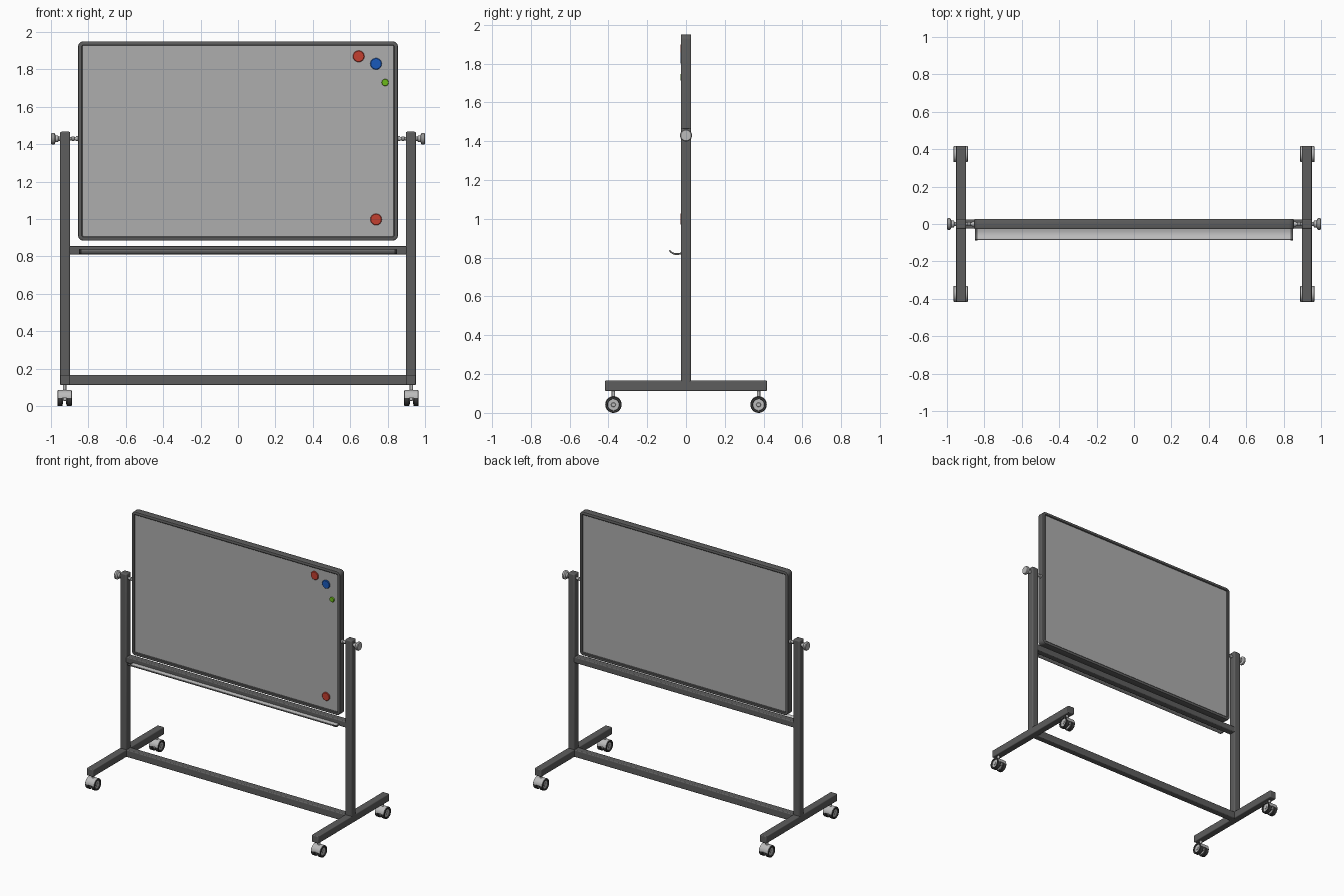
import bpy, bmesh, math
from mathutils import Vector

if "Cube" in bpy.data.objects:
    bpy.data.objects.remove(bpy.data.objects["Cube"])


def material(name, rgb):
    m = bpy.data.materials.new(name)
    m.diffuse_color = (*rgb, 1)
    m.use_nodes = True
    m.node_tree.nodes["Principled BSDF"].inputs["Base Color"].default_value = m.diffuse_color
    return m


DARK = material("dark_paint", (0.11, 0.11, 0.11))
LIGHT = material("light_metal", (0.5, 0.5, 0.5))
WHITE = material("board_surface", (0.42, 0.42, 0.42))
RUBBER = material("rubber", (0.05, 0.05, 0.05))
RED = material("red", (0.55, 0.05, 0.03))
BLUE = material("blue", (0.01, 0.1, 0.5))
GREEN = material("green", (0.15, 0.5, 0.01))


def finish(name, bm, mat, bevel=0, smooth=True):
    bmesh.ops.recalc_face_normals(bm, faces=bm.faces)
    me = bpy.data.meshes.new(name)
    bm.to_mesh(me)
    bm.free()
    ob = bpy.data.objects.new(name, me)
    bpy.context.collection.objects.link(ob)
    me.materials.append(mat)
    if bevel:
        mod = ob.modifiers.new("bevel", 'BEVEL')
        mod.width, mod.segments, mod.limit_method = bevel, 3, 'ANGLE'
    if smooth:
        bpy.ops.object.select_all(action='DESELECT')
        ob.select_set(True)
        bpy.context.view_layer.objects.active = ob
        bpy.ops.object.shade_smooth_by_angle(angle=math.radians(35))
    return ob


def box(name, lo, hi, mat=DARK, bevel=0.006):
    bm = bmesh.new()
    bmesh.ops.create_cube(bm, size=1)
    lo, hi = Vector(lo), Vector(hi)
    for v in bm.verts:
        v.co = Vector([(lo[i] + hi[i]) / 2 + v.co[i] * abs(hi[i] - lo[i]) for i in range(3)])
    return finish(name, bm, mat, bevel)


def lathe(name, profile, centre, axis, mat, sides=24, closed=False):
    """Revolve (radius, height) points around an axis; open profiles get capped."""
    bm = bmesh.new()
    q = Vector(axis).to_track_quat('Z', 'Y')
    rings = []
    for r, h in profile:
        rings.append([bm.verts.new(Vector(centre) + q @ Vector(
            (r * math.cos(a), r * math.sin(a), h)))
            for a in (2 * math.pi * i / sides for i in range(sides))])
    loops(bm, rings, closed)
    return finish(name, bm, mat)


def loops(bm, rings, closed):
    n = len(rings[0])
    for k in range(len(rings) - (0 if closed else 1)):
        a, b = rings[k], rings[(k + 1) % len(rings)]
        for i in range(n):
            j = (i + 1) % n
            bm.faces.new((a[i], a[j], b[j], b[i]))
    if not closed:
        bm.faces.new(rings[0])
        bm.faces.new(rings[-1])


def rounded_sweep(name, profile, mat, closed):
    """Sweep (inset, y) points around the rounded board outline."""
    bm = bmesh.new()
    w, h, rad, zc = 0.855, 0.5325, 0.028, 1.4175
    rings = []
    for inset, y in profile:
        ring = []
        for c, (sx, sz) in enumerate(((1, 1), (-1, 1), (-1, -1), (1, -1))):
            for s in range(7):
                a = math.pi / 2 * (c + s / 6)
                ring.append(bm.verts.new((sx * (w - rad) + (rad - inset) * math.cos(a), y,
                                          zc + sz * (h - rad) + (rad - inset) * math.sin(a))))
        rings.append(ring)
    loops(bm, rings, closed)
    return finish(name, bm, mat)


def extrude_x(name, pts, x0, x1, mat):
    bm = bmesh.new()
    rings = [[bm.verts.new((x, y, z)) for y, z in pts] for x in (x0, x1)]
    loops(bm, rings, False)
    return finish(name, bm, mat)


# Board: frame and double-sided writing panel
rounded_sweep("board_frame", [(0.005, -0.027), (0.0015, -0.0255), (0, -0.022), (0, 0.022),
              (0.0015, 0.0255), (0.005, 0.027), (0.019, 0.027), (0.023, 0.024),
              (0.023, -0.024), (0.019, -0.027)], DARK, True)
rounded_sweep("writing_panel", [(0.02, -0.019), (0.02, 0.019)], WHITE, False)

# Magnets
for i, (x, z, r, m) in enumerate(((0.645, 1.87, 0.031, RED), (0.738, 1.83, 0.031, BLUE),
                                  (0.787, 1.73, 0.019, GREEN), (0.738, 0.998, 0.031, RED))):
    lathe(f"magnet_{i + 1}", [(r, 0), (r, 0.006), (r * 0.9, 0.009)],
          (x, -0.0185, z), (0, -1, 0), m, 16)

# Crossbars
box("tray_rail", (-0.905, -0.025, 0.81), (0.905, 0.025, 0.855))
box("bottom_rail", (-0.905, -0.025, 0.112), (0.905, 0.025, 0.166))

# Pen tray: curved sheet with end caps
top = [(-0.024, 0.826), (-0.04, 0.822), (-0.055, 0.822), (-0.068, 0.826),
       (-0.077, 0.832), (-0.082, 0.839)]
under = [(-0.086, 0.836), (-0.080, 0.827), (-0.069, 0.820), (-0.055, 0.815),
         (-0.04, 0.815), (-0.024, 0.819)]
extrude_x("pen_tray", top + under, -0.845, 0.845, LIGHT)

for s, side in ((-1, "left"), (1, "right")):
    cap = [(y, z + 0.001) for y, z in top] + [(y - 0.001, z - 0.001) for y, z in under]
    extrude_x(side + "_tray_cap", cap, s * 0.838, s * 0.850, DARK)

    # Post and foot
    box(side + "_post", (s * 0.897, -0.027, 0.13), (s * 0.951, 0.027, 1.467), bevel=0.008)
    box(side + "_foot", (s * 0.897, -0.417, 0.112), (s * 0.951, 0.417, 0.167), bevel=0.006)

    # Pivot bolt with collars, and the clamping knob
    lathe(side + "_pivot", [(0.014, 0.85), (0.014, 0.866), (0.009, 0.866), (0.009, 0.874),
          (0.012, 0.876), (0.012, 0.888), (0.009, 0.89), (0.009, 0.972)],
          (0, 0, 1.43), (s, 0, 0), LIGHT)
    lathe(side + "_knob", [(0.012, 0.95), (0.012, 0.96), (0.018, 0.963), (0.018, 0.976),
          (0.027, 0.979), (0.031, 0.983), (0.031, 0.995), (0.027, 1.0)],
          (0, 0, 1.43), (s, 0, 0), LIGHT)

    # Twin-wheel casters
    for t, end in ((-1, "front"), (1, "back")):
        name, cx, cy, cz = f"{side}_{end}_caster", s * 0.927, t * 0.374, 0.042
        lathe(name + "_stem", [(0.009, 0.07), (0.009, 0.115)], (cx, cy, 0), (0, 0, 1), LIGHT, 16)
        arc = [(0.0425, math.pi * i / 14) for i in range(15)]
        arc += [(0.036, math.pi * (14 - i) / 14) for i in range(15)]
        extrude_x(name + "_hood", [(cy + r * math.cos(a), cz + 0.002 + r * math.sin(a))
                  for r, a in arc], cx - 0.036, cx + 0.036, LIGHT)
        box(name + "_body", (cx - 0.009, cy - 0.028, 0.028), (cx + 0.009, cy + 0.028, 0.076),
            LIGHT, 0.004)
        for d in (-1, 1):
            lathe(name + "_tyre", [(0.039, 0.011), (0.042, 0.014), (0.042, 0.036),
                  (0.039, 0.039), (0.031, 0.039), (0.029, 0.036), (0.029, 0.011)],
                  (cx, cy, cz), (d, 0, 0), RUBBER, 28, True)
            lathe(name + "_hub", [(0.03, 0.008), (0.03, 0.033), (0.012, 0.033), (0.01, 0.036)],
                  (cx, cy, cz), (d, 0, 0), LIGHT, 28)
